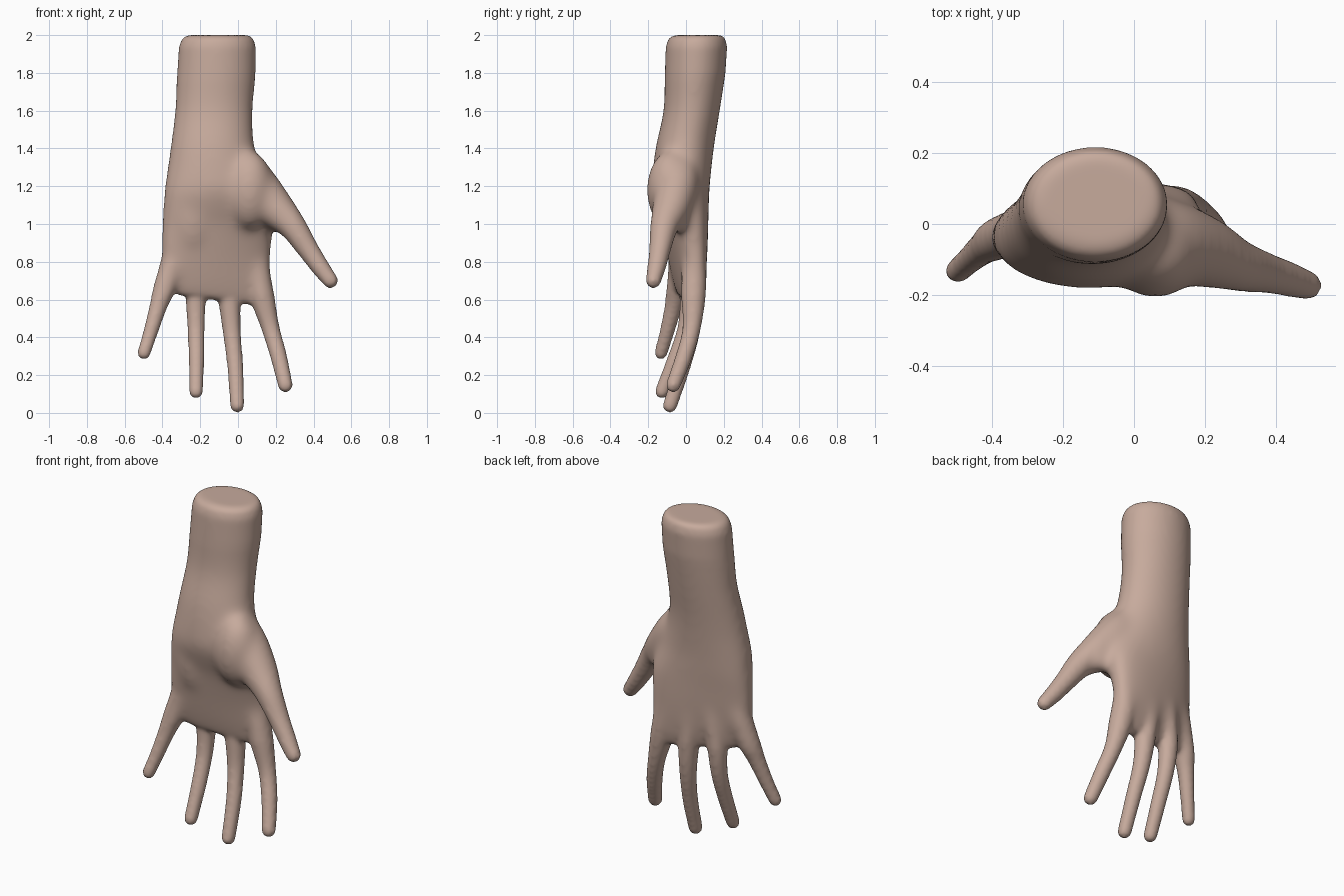
import bpy, bmesh, math
from mathutils import Vector

cube = bpy.data.objects.get("Cube")
if cube:
    bpy.data.objects.remove(cube)

skin = bpy.data.materials.new("warm skin")
skin.use_nodes = True
colour = (0.57, 0.405, 0.335, 1)
skin.diffuse_color = colour
skin.node_tree.nodes["Principled BSDF"].inputs["Base Color"].default_value = colour

bm = bmesh.new()


def spline(points, steps):
    """Smoothly interpolate tuples through the given points."""
    pts = [Vector(p) for p in points]
    pts = [2 * pts[0] - pts[1]] + pts + [2 * pts[-1] - pts[-2]]
    out = []
    for a, b, c, d in zip(pts, pts[1:], pts[2:], pts[3:]):
        for i in range(steps):
            t = i / steps
            out.append(b + 0.5 * t * ((c - a) + t * ((2 * a - 5 * b + 4 * c - d)
                       + t * (3 * (b - c) + d - a))))
    return out + [pts[-2]]


def loft(rings):
    """Skin a closed solid over rings of points."""
    rows = [[bm.verts.new(p) for p in ring] for ring in rings]
    n = len(rows[0])
    for a, b in zip(rows, rows[1:]):
        for i in range(n):
            j = (i + 1) % n
            bm.faces.new((a[i], a[j], b[j], b[i]))
    bm.faces.new(rows[0][::-1])
    bm.faces.new(rows[-1])


def digit(points):
    """Tapering tube with rounded ends along (x, y, z, radius) points."""
    path = spline(points, 6)
    centres = [p.to_3d() for p in path]
    radii = [p[3] + 0.006 for p in path]
    tip_dir = (centres[-1] - centres[-2]).normalized()
    end, r = centres[-1], radii[-1]
    for k in range(1, 5):
        a = k * math.pi / 9
        centres.append(end + tip_dir * r * math.sin(a))
        radii.append(r * math.cos(a))
    rings = []
    for i, c in enumerate(centres):
        d = (centres[min(i + 1, len(centres) - 1)] - centres[max(i - 1, 0)]).normalized()
        u = d.cross(Vector((0, 1, 0))).normalized()
        v = d.cross(u)
        rings.append([c + radii[i] * (math.cos(t) * u + math.sin(t) * v)
                      for t in (k * math.tau / 24 for k in range(24))])
    loft(rings)


def pad(centre, size):
    """Ellipsoid of flesh."""
    new = bmesh.ops.create_uvsphere(bm, u_segments=24, v_segments=16, radius=1)["verts"]
    for v in new:
        v.co = Vector(centre) + Vector(a * b for a, b in zip(v.co, size))


# Forearm, wrist and palm: z, left edge, right edge, front, back, twist, slant
sections = [
    (2.0, -0.265, 0.055, -0.06, 0.19, 0, 0),
    (1.985, -0.295, 0.08, -0.092, 0.207, 0, 0),
    (1.94, -0.313, 0.095, -0.107, 0.218, 0, 0),
    (1.8, -0.322, 0.093, -0.112, 0.209, 0, 0),
    (1.6, -0.335, 0.08, -0.12, 0.18, 0, 0),
    (1.4, -0.36, 0.09, -0.162, 0.148, 0, 0),
    (1.2, -0.388, 0.15, -0.182, 0.126, 0.02, 0),
    (1.1, -0.396, 0.175, -0.16, 0.12, 0.06, 0),
    (1.0, -0.402, 0.188, -0.125, 0.113, 0.11, 0),
    (0.85, -0.408, 0.175, -0.09, 0.1, 0.16, 0.05),
    (0.7, -0.39, 0.17, -0.055, 0.08, 0.18, 0.13),
    (0.62, -0.36, 0.15, -0.03, 0.06, 0.18, 0.13),
    (0.595, -0.32, 0.12, -0.005, 0.04, 0.18, 0.13),
]
rings = []
for z, x0, x1, y0, y1, twist, slant in sections[:3] + spline(sections[3:], 5):
    ring = []
    for k in range(48):
        a = k * math.tau / 48
        power = 1 - max(0, min(0.25, 1.3 - z))
        cx, cy = math.cos(a), math.sin(a)
        dx = (x1 - x0) / 2 * cx
        dy = (y1 - y0) / 2 * math.copysign(abs(cy) ** power, cy)
        ring.append(Vector(((x0 + x1) / 2 + dx, (y0 + y1) / 2 + dy + dx * twist,
                            z - slant * dx)))
    rings.append(ring)
loft(rings)

# Fleshy pads at the thumb base, heel of the palm and thumb web
pad((0.06, -0.085, 1.18), (0.13, 0.125, 0.21))
pad((-0.24, -0.05, 1.08), (0.13, 0.1, 0.26))
pad((0.2, -0.045, 1.04), (0.075, 0.06, 0.09))

# Little, ring, middle and index fingers, with roots buried in the palm
digit([(-0.27, -0.01, 1.0, 0.03), (-0.32, -0.02, 0.87, 0.062), (-0.38, -0.04, 0.69, 0.058),
       (-0.42, -0.065, 0.57, 0.042), (-0.465, -0.103, 0.42, 0.033),
       (-0.498, -0.133, 0.317, 0.03)])
digit([(-0.17, 0.04, 1.02, 0.03), (-0.2, 0.03, 0.82, 0.052), (-0.222, 0.022, 0.62, 0.049),
       (-0.222, 0.0, 0.45, 0.04), (-0.22, -0.06, 0.28, 0.036), (-0.222, -0.128, 0.112, 0.032)])
digit([(-0.08, 0.05, 1.02, 0.03), (-0.07, 0.045, 0.82, 0.055), (-0.047, 0.04, 0.6, 0.052),
       (-0.032, 0.025, 0.42, 0.042), (-0.014, -0.02, 0.24, 0.037),
       (-0.004, -0.085, 0.038, 0.033)])
digit([(0.02, 0.05, 1.02, 0.03), (0.09, 0.045, 0.82, 0.06), (0.125, 0.04, 0.63, 0.06),
       (0.172, 0.03, 0.45, 0.043), (0.215, -0.01, 0.3, 0.039), (0.251, -0.068, 0.146, 0.034)])

# Thumb
digit([(-0.03, 0.0, 1.42, 0.04), (0.075, -0.04, 1.24, 0.105), (0.185, -0.075, 1.095, 0.1),
       (0.285, -0.115, 0.99, 0.07), (0.368, -0.137, 0.87, 0.052),
       (0.433, -0.155, 0.775, 0.044), (0.489, -0.173, 0.7, 0.036)])

bmesh.ops.recalc_face_normals(bm, faces=bm.faces)
mesh = bpy.data.meshes.new("hand")
bm.to_mesh(mesh)
bm.free()
mesh.materials.append(skin)
hand = bpy.data.objects.new("hand", mesh)
bpy.context.collection.objects.link(hand)

# Fuse the parts into one soft skin
remesh = hand.modifiers.new("fuse", "REMESH")
remesh.mode = "VOXEL"
remesh.voxel_size = 0.012
remesh.use_smooth_shade = True
soften = hand.modifiers.new("soften", "SMOOTH")
soften.factor = 0.5
soften.iterations = 12
fused = bpy.data.meshes.new_from_object(
    hand.evaluated_get(bpy.context.evaluated_depsgraph_get()))
hand.modifiers.clear()
hand.data = fused
bpy.data.meshes.remove(mesh)
fused.name = "hand"

# Blend the pads and tendons further, leaving fingers, thumb and cap crisp
palm = hand.vertex_groups.new(name="palm")
for v in fused.vertices:
    x, y, z = v.co
    weight = min((z - 0.63) / 0.12, (1.75 - z) / 0.15, (0.3 - x) / 0.1, 1)
    if weight > 0:
        palm.add([v.index], weight, "REPLACE")
blend = hand.modifiers.new("blend", "SMOOTH")
blend.vertex_group = "palm"
blend.factor = 0.5
blend.iterations = 60
